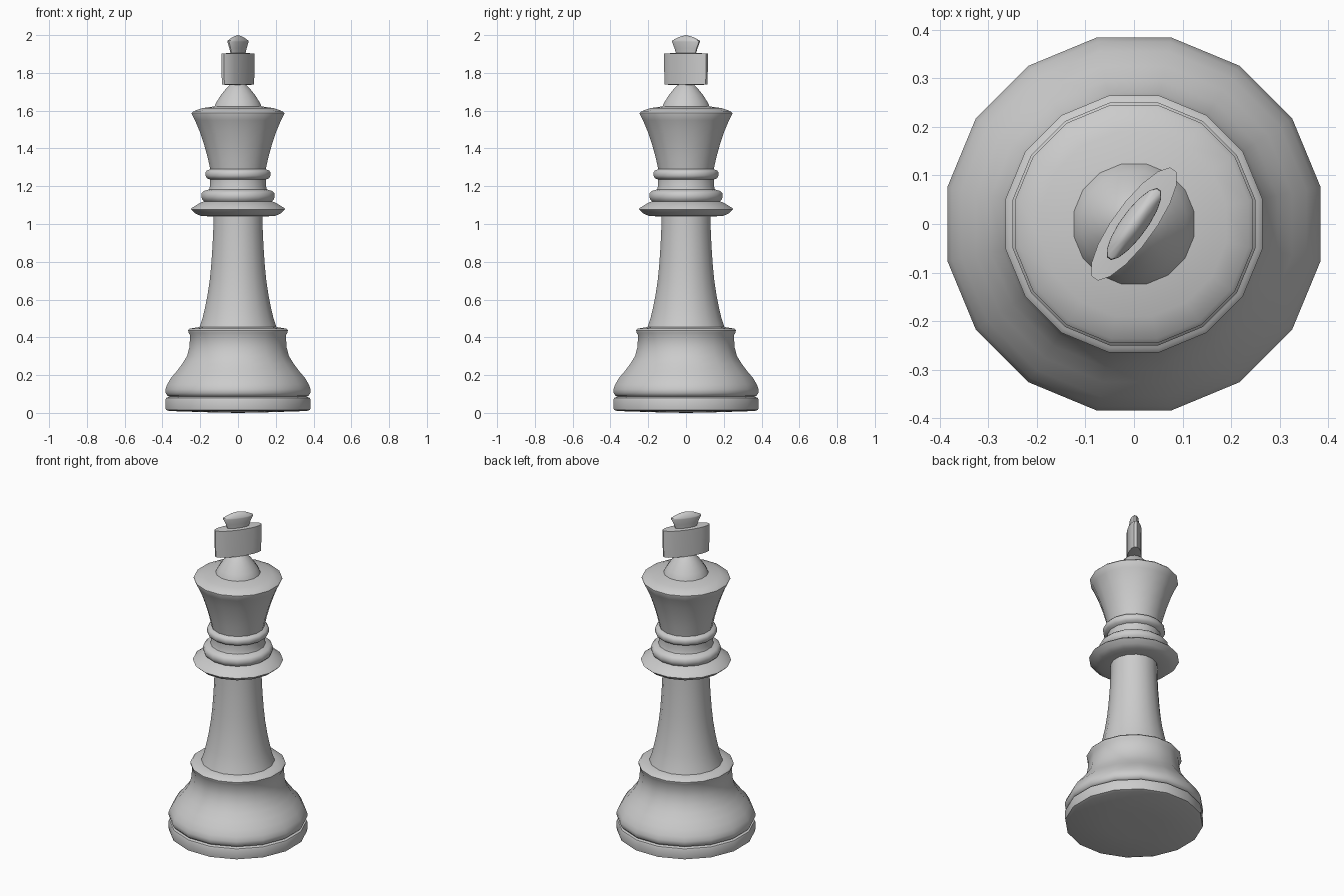
import bpy, bmesh, math
from mathutils import Matrix

SIDES = 16
FLAT = math.cos(math.pi / SIDES)   # profiles give the half-width across the flats


def lathe(name, profile, depth=1.0, turn=0.0, sharp=40):
    """Spin (half_width, z) points into a 16-sided smooth solid."""
    bm = bmesh.new()
    rings = []
    for r, z in profile:
        if r == 0:
            rings.append([bm.verts.new((0, 0, z))] * SIDES)
            continue
        ring = []
        for i in range(SIDES):
            a = 2 * math.pi * (i + 0.5) / SIDES
            ring.append(bm.verts.new((r / FLAT * math.cos(a), r / FLAT * depth * math.sin(a), z)))
        rings.append(ring)
    for lo, hi in zip(rings, rings[1:]):
        for i in range(SIDES):
            j = (i + 1) % SIDES
            quad = list(dict.fromkeys((lo[i], lo[j], hi[j], hi[i])))
            bm.faces.new(quad)
    bmesh.ops.rotate(bm, verts=bm.verts, cent=(0, 0, 0), matrix=Matrix.Rotation(turn, 3, 'Z'))
    bmesh.ops.recalc_face_normals(bm, faces=bm.faces)
    mesh = bpy.data.meshes.new(name)
    bm.to_mesh(mesh)
    bm.free()
    obj = bpy.data.objects.new(name, mesh)
    bpy.context.collection.objects.link(obj)
    bpy.ops.object.select_all(action='DESELECT')
    obj.select_set(True)
    bpy.context.view_layer.objects.active = obj
    bpy.ops.object.shade_smooth_by_angle(angle=math.radians(sharp))
    return obj


# Foot disc with a slightly raised rim underneath
lathe("foot_disc", [(0, 0), (0.15, 0.003), (0.365, 0.01), (0.382, 0.016), (0.384, 0.03),
                    (0.384, 0.07), (0.38, 0.08), (0.36, 0.086)])

# Flared base with a lip on top
lathe("base", [(0.36, 0.086), (0.373, 0.09), (0.383, 0.105), (0.384, 0.125), (0.375, 0.15),
               (0.355, 0.185), (0.325, 0.22), (0.295, 0.26), (0.27, 0.30), (0.258, 0.345),
               (0.253, 0.41), (0.262, 0.425), (0.264, 0.437), (0.255, 0.446), (0.203, 0.455)])

# Tapered stem
lathe("stem", [(0.203, 0.455), (0.188, 0.50), (0.175, 0.555), (0.162, 0.62), (0.15, 0.70),
               (0.142, 0.78), (0.135, 0.88), (0.131, 0.97), (0.13, 1.04)])

# Wide collar flange
lathe("collar", [(0.13, 1.04), (0.195, 1.042), (0.225, 1.055), (0.25, 1.078), (0.243, 1.086),
                 (0.20, 1.112), (0.18, 1.12)])

# Stacked neck rings
lathe("neck_rings", [(0.18, 1.12), (0.19, 1.13), (0.194, 1.145), (0.192, 1.163), (0.18, 1.175),
                     (0.153, 1.183), (0.148, 1.20), (0.148, 1.235), (0.165, 1.243), (0.172, 1.255),
                     (0.172, 1.272), (0.165, 1.283), (0.147, 1.29)])

# Flared head with a shallow sloping top
lathe("head", [(0.147, 1.29), (0.16, 1.35), (0.178, 1.415), (0.203, 1.49), (0.228, 1.55),
               (0.245, 1.583), (0.245, 1.588), (0.236, 1.597), (0.19, 1.613), (0.124, 1.623)])

# Domed cap carrying the finial
lathe("cap", [(0.124, 1.623), (0.117, 1.64), (0.108, 1.655), (0.09, 1.683), (0.07, 1.708),
              (0.05, 1.73), (0.03, 1.745)])

# Thin lens-shaped finial, turned diagonally: broad bar, then flared tip
TURN = math.radians(54)
lathe("finial_bar", [(0, 1.735), (0.05, 1.735), (0.134, 1.738), (0.137, 1.82), (0.138, 1.903),
                     (0.06, 1.905), (0, 1.905)], depth=0.3, turn=TURN)
lathe("finial_tip", [(0.062, 1.90), (0.072, 1.93), (0.088, 1.965), (0.086, 1.971),
                     (0.045, 1.99), (0, 2.0)], depth=0.3, turn=TURN)
